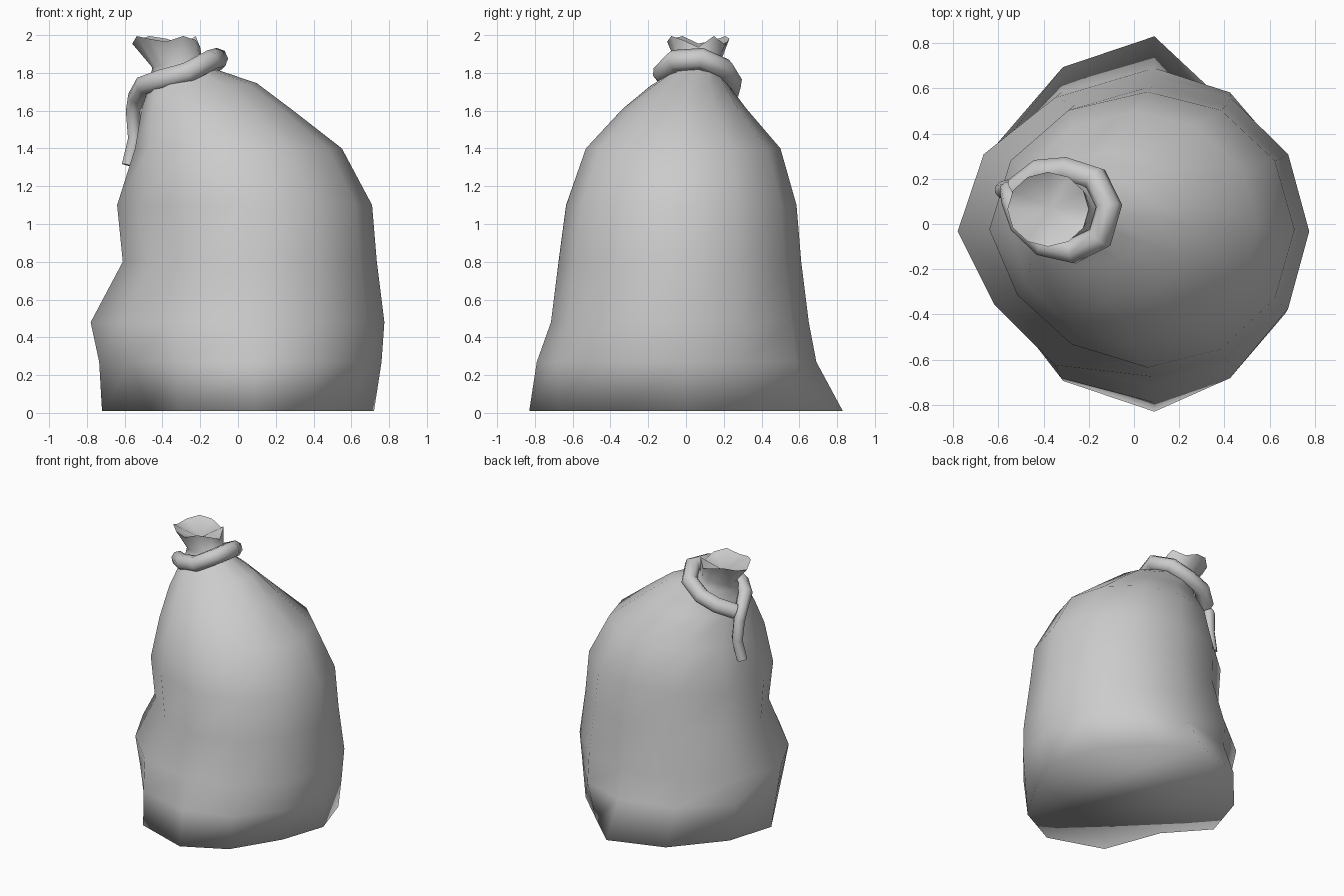
import bpy, bmesh, math, random

random.seed(4)
cube = bpy.data.objects.get("Cube")
if cube:
    bpy.data.objects.remove(cube)

grey = bpy.data.materials.new("light_grey")
grey.use_nodes = True
GREY = (0.6, 0.6, 0.6, 1)
grey.diffuse_color = GREY
grey.node_tree.nodes["Principled BSDF"].inputs["Base Color"].default_value = GREY

SIDES = 12


def ring(bm, z, x0, x1, y0, y1, cx, tilt=0.0, power=1.0, dents={}, ragged=0.0):
    """One cross-section of the sack; dents pull single corners inward."""
    cy = (y0 + y1) / 2
    verts = []
    for i in range(SIDES):
        a = 2 * math.pi * i / SIDES
        c, s = math.cos(a), math.sin(a)
        k = dents.get(i, 1.0)
        dx = c * (x1 - cx if c > 0 else cx - x0) * k
        dy = math.copysign(abs(s) ** power, s) * (y1 - y0) / 2 * k
        dz = tilt * c + ragged * (1 if i % 3 == 1 else random.uniform(-1, 0.6))
        verts.append(bm.verts.new((cx + dx, cy + dy, z + dz)))
    return verts


# Sack: stacked rings from the base to the ragged neck
sections = [
    dict(z=0.01, x0=-.72, x1=.72, y0=-.83, y1=.83, cx=.09, power=1.25,
         dents={1: .96, 2: .84, 7: .8, 10: .97, 11: .95}),
    dict(z=0.27, x0=-.735, x1=.76, y0=-.79, y1=.69, cx=.09, power=1.1,
         dents={7: .92}),
    dict(z=0.48, x0=-.78, x1=.775, y0=-.715, y1=.65, cx=.08,
         dents={7: .94}),
    dict(z=0.80, x0=-.61, x1=.735, y0=-.675, y1=.61, cx=.08,
         dents={7: .92, 8: .92}),
    dict(z=1.10, x0=-.64, x1=.71, y0=-.635, y1=.585, cx=.06,
         dents={7: .95, 8: .96}),
    dict(z=1.40, x0=-.545, x1=.55, y0=-.53, y1=.50, cx=.0),
    dict(z=1.61, x0=-.51, x1=.28, y0=-.335, y1=.32, cx=-.12),
    dict(z=1.73, x0=-.475, x1=.10, y0=-.19, y1=.23, cx=-.24, tilt=.015),
    dict(z=1.80, x0=-.46, x1=-.12, y0=-.08, y1=.19, cx=-.30, tilt=.02),
    dict(z=1.85, x0=-.455, x1=-.19, y0=-.05, y1=.18, cx=-.32, tilt=.02),
    dict(z=1.965, x0=-.56, x1=-.20, y0=-.10, y1=.23, cx=-.38, ragged=.03),
]
bm = bmesh.new()
rings = [ring(bm, **s) for s in sections]
for low, high in zip(rings, rings[1:]):
    for i in range(SIDES):
        j = (i + 1) % SIDES
        bm.faces.new((low[i], low[j], high[j], high[i]))
bm.faces.new(list(reversed(rings[0])))

# Gathered cloth closing the neck, slightly sunken
middle = bm.verts.new((-.37, .07, 1.9))
rim = rings[-1]
for i in range(SIDES):
    bm.faces.new((rim[i], rim[(i + 1) % SIDES], middle))
for f in bm.faces:
    f.smooth = True
for i in range(SIDES):
    bm.edges.get((rim[i], rim[(i + 1) % SIDES])).smooth = False
mesh = bpy.data.meshes.new("sack")
bm.to_mesh(mesh)
bm.free()
mesh.materials.append(grey)
bpy.context.collection.objects.link(bpy.data.objects.new("sack", mesh))

# Tie: one rope looped around the neck, its end hanging down the side
path = [(-.52, .15, 1.66), (-.42, .23, 1.71), (-.30, .24, 1.75),
        (-.17, .20, 1.82), (-.11, .08, 1.875), (-.15, -.06, 1.865),
        (-.27, -.12, 1.80), (-.40, -.09, 1.765), (-.50, .0, 1.735),
        (-.54, .10, 1.67), (-.555, .15, 1.60), (-.545, .16, 1.45),
        (-.578, .15, 1.31)]
curve = bpy.data.curves.new("tie_rope", 'CURVE')
curve.dimensions = '3D'
curve.bevel_depth = .058
curve.bevel_resolution = 2
curve.use_fill_caps = True
spline = curve.splines.new('POLY')
spline.points.add(len(path) - 1)
for i, (p, co) in enumerate(zip(spline.points, path)):
    p.co = (*co, 1)
    p.radius = 1 if i < 8 else max(.68, 1 - .1 * (i - 7))
curve.materials.append(grey)
rope = bpy.data.objects.new("tie_rope", curve)
bpy.context.collection.objects.link(rope)
bpy.ops.object.select_all(action='DESELECT')
rope.select_set(True)
bpy.context.view_layer.objects.active = rope
bpy.ops.object.convert(target='MESH')
bpy.ops.object.shade_smooth_by_angle(angle=math.radians(60))
